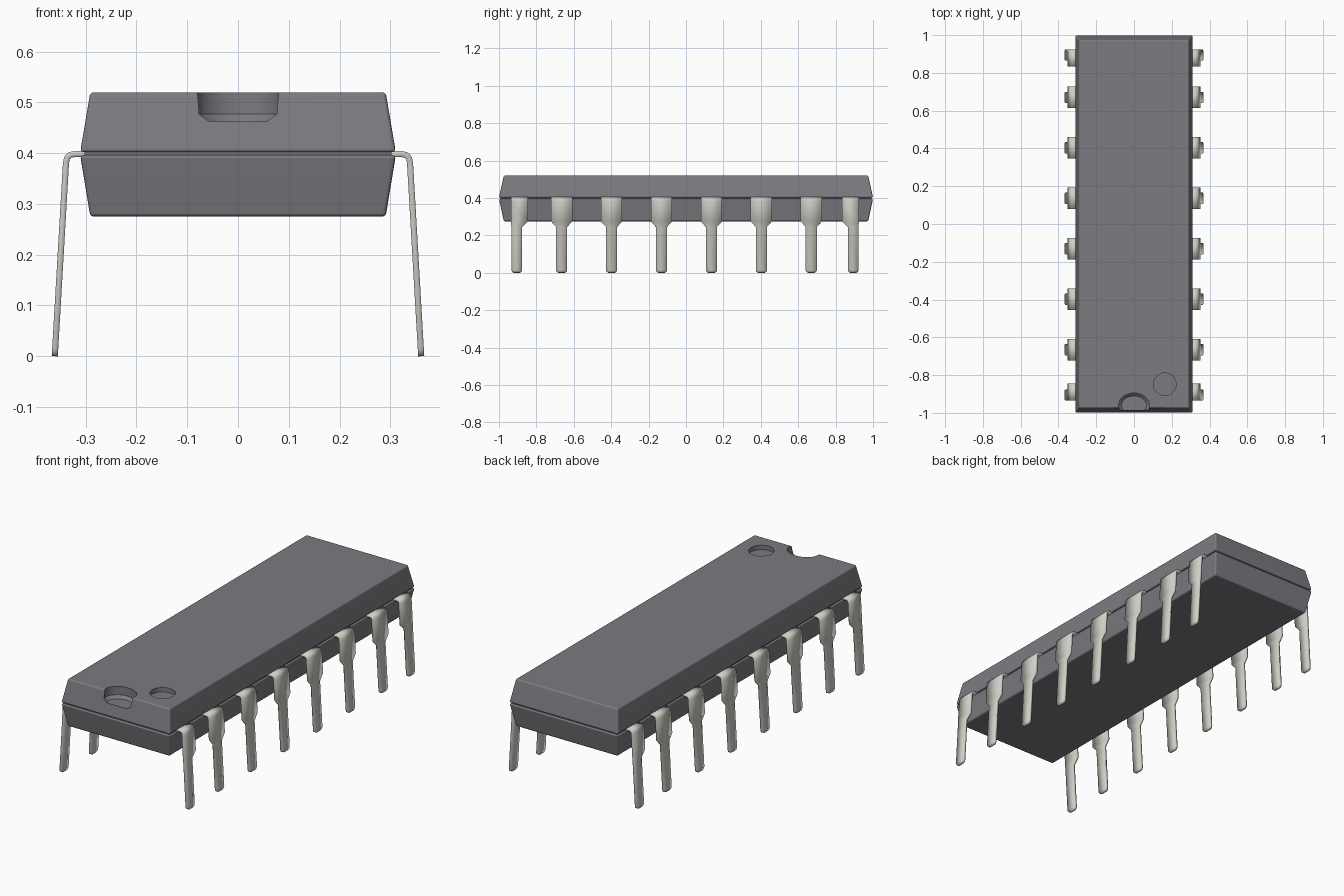
import bpy, bmesh, math

if "Cube" in bpy.data.objects:
    bpy.data.objects.remove(bpy.data.objects["Cube"])


def material(name, rgb, roughness):
    m = bpy.data.materials.new(name)
    m.use_nodes = True
    m.diffuse_color = (*rgb, 1)
    bsdf = m.node_tree.nodes["Principled BSDF"]
    bsdf.inputs["Base Color"].default_value = (*rgb, 1)
    bsdf.inputs["Roughness"].default_value = roughness
    return m


GREY = material("dark grey plastic", (0.20, 0.20, 0.22), 0.6)
METAL = material("pale metal", (0.62, 0.61, 0.56), 0.5)


def finish(bm, name, mat):
    bmesh.ops.recalc_face_normals(bm, faces=bm.faces)
    mesh = bpy.data.meshes.new(name)
    bm.to_mesh(mesh)
    bm.free()
    mesh.materials.append(mat)
    obj = bpy.data.objects.new(name, mesh)
    bpy.context.collection.objects.link(obj)
    return obj


def activate(obj):
    bpy.ops.object.select_all(action='DESELECT')
    obj.select_set(True)
    bpy.context.view_layer.objects.active = obj


def smooth(obj):
    activate(obj)
    bpy.ops.object.shade_smooth_by_angle(angle=math.radians(35))


def loft(rings):
    """Closed solid through a stack of equal-sized rings."""
    bm = bmesh.new()
    loops = [[bm.verts.new(p) for p in ring] for ring in rings]
    for a, b in zip(loops, loops[1:]):
        for i in range(len(a)):
            j = (i + 1) % len(a)
            bm.faces.new((a[i], a[j], b[j], b[i]))
    bm.faces.new(loops[0])
    bm.faces.new(loops[-1])
    return bm


def rect(hx, hy, z):
    return [(-hx, -hy, z), (hx, -hy, z), (hx, hy, z), (-hx, hy, z)]


def ellipse(cx, cy, rx, ry, z, n=32):
    angles = [2 * math.pi * i / n for i in range(n)]
    return [(cx + rx * math.cos(a), cy + ry * math.sin(a), z) for a in angles]


def body_half(name, z_seam, z_face):
    bm = loft([rect(0.311, 1.0, z_seam), rect(0.291, 0.974, z_face)])
    bmesh.ops.bevel(bm, geom=bm.edges[:], offset=0.007, segments=3,
                    profile=0.5, affect='EDGES')
    return finish(bm, name, GREY)


def cut(obj, rings):
    cutter = finish(loft(rings), "cutter", GREY)
    cutter.hide_render = True
    mod = obj.modifiers.new("cut", 'BOOLEAN')
    mod.operation = 'DIFFERENCE'
    mod.solver = 'EXACT'
    mod.object = cutter
    activate(obj)
    bpy.ops.object.modifier_apply(modifier=mod.name)
    bpy.data.objects.remove(cutter)


# Moulded body: two tapered halves and a recessed core in the seam
top = body_half("upper_body", 0.402, 0.52)
bottom = body_half("lower_body", 0.396, 0.275)
finish(loft([rect(0.302, 0.991, 0.38), rect(0.302, 0.991, 0.42)]),
       "seam_core", GREY)

# End notch with a chamfered floor, and the round pin-one dimple
cut(top, [ellipse(0, -0.96, 0.066, 0.05, 0.462),
          ellipse(0, -0.96, 0.082, 0.065, 0.477),
          ellipse(0, -0.96, 0.082, 0.065, 0.6)])
cut(top, [ellipse(0.163, -0.848, 0.06, 0.06, 0.497),
          ellipse(0.163, -0.848, 0.06, 0.06, 0.6)])
for half in (top, bottom):
    smooth(half)
    half.modifiers.new("flat_faces", 'WEIGHTED_NORMAL').keep_sharp = True


def leg_x(z):
    return 0.361 - 0.058 * z


def pin_pair(name, y, wide, shaft):
    """Bent strip: a wide shoulder narrowing to a rounded shaft."""
    rows = [(x, z, wide) for x, z in
            ((0.28, 0.398), (0.324, 0.398), (0.332, 0.396),
             (0.337, 0.390), (leg_x(0.38), 0.38), (leg_x(0.275), 0.275))]
    rows += [(leg_x(0.245), 0.245, shaft), (leg_x(0.014), 0.014, shaft)]
    for z, inset in ((0.005, 0.004), (0.0, 0.012)):
        rows.append((leg_x(z), z, (shaft[0] + inset, shaft[1] - inset)))
    bm = bmesh.new()
    pairs = [[bm.verts.new((x, y + side, z)) for side in span]
             for x, z, span in rows]
    for (a, b), (c, d) in zip(pairs, pairs[1:]):
        bm.faces.new((a, b, d, c))
    obj = finish(bm, name, METAL)
    solid = obj.modifiers.new("thickness", 'SOLIDIFY')
    solid.thickness = 0.012
    solid.offset = 0
    mirror = obj.modifiers.new("both_sides", 'MIRROR')
    mirror.use_axis = (True, False, False)
    smooth(obj)


# Six full pin pairs, then end pairs whose shoulder widens only inward
for i in range(6):
    pin_pair(f"pin_pair_{i + 2}", -0.665 + 0.267 * i,
             (-0.057, 0.057), (-0.03, 0.03))
pin_pair("pin_pair_1", -0.905, (-0.03, 0.06), (-0.029, 0.029))
pin_pair("pin_pair_8", 0.894, (-0.06, 0.03), (-0.029, 0.029))
